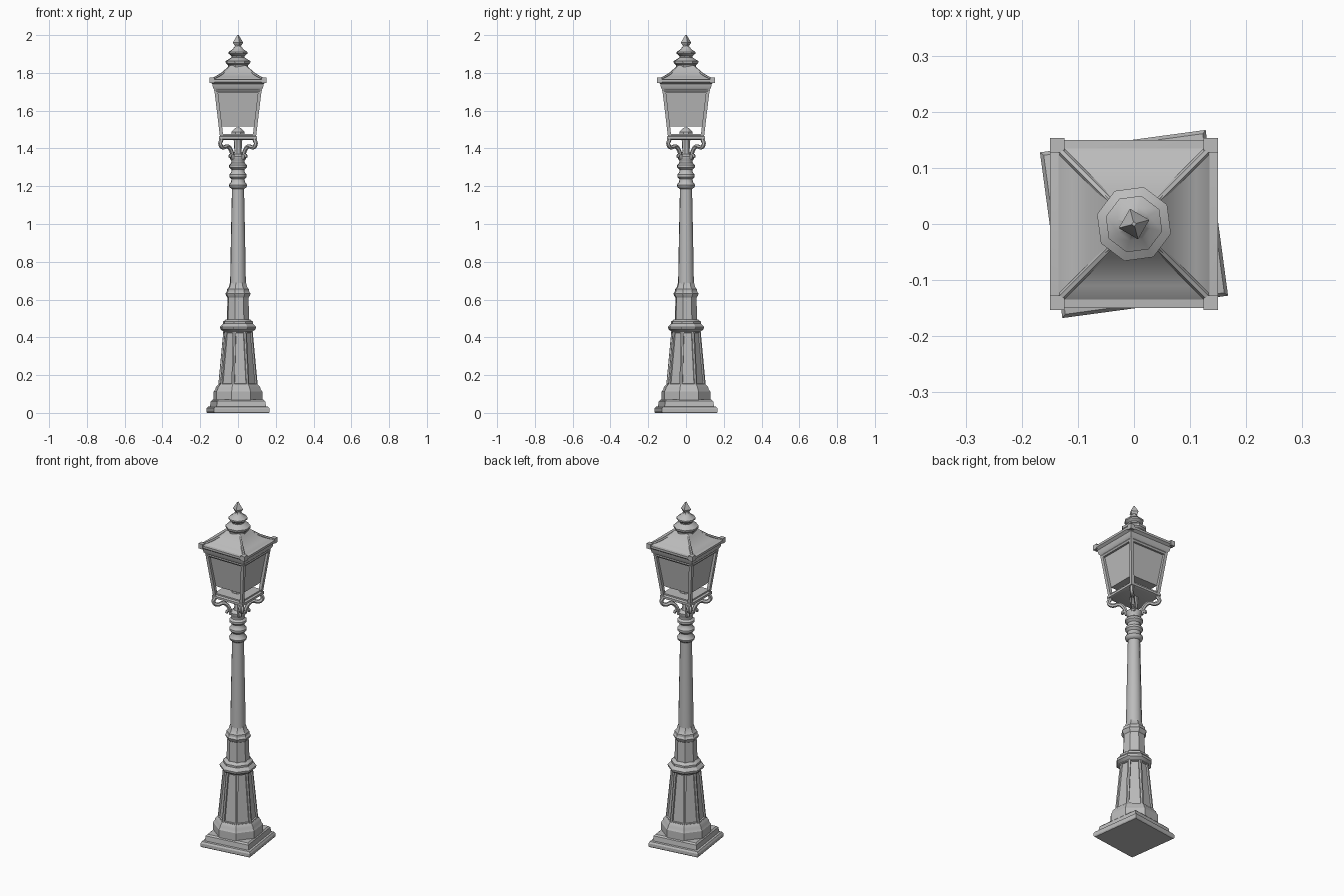
import bpy, bmesh, math
from mathutils import Vector

if "Cube" in bpy.data.objects:
    bpy.data.objects.remove(bpy.data.objects["Cube"])

GREY = (0.5, 0.5, 0.5, 1)
metal = bpy.data.materials.new("painted grey metal")
metal.use_nodes = True
metal.diffuse_color = GREY
metal.node_tree.nodes["Principled BSDF"].inputs["Base Color"].default_value = GREY
TWIST = math.radians(7.7)   # the post stands slightly turned under the lantern


def finish(name, bm, smooth=30):
    bmesh.ops.recalc_face_normals(bm, faces=bm.faces)
    mesh = bpy.data.meshes.new(name)
    bm.to_mesh(mesh)
    bm.free()
    mesh.materials.append(metal)
    ob = bpy.data.objects.new(name, mesh)
    bpy.context.collection.objects.link(ob)
    bpy.ops.object.select_all(action="DESELECT")
    ob.select_set(True)
    bpy.context.view_layer.objects.active = ob
    bpy.ops.object.shade_smooth_by_angle(angle=math.radians(smooth))
    return ob


def stack(name, sides, profile, turn=0.0, smooth=30, panels=None):
    """Regular prism stack; profile holds (distance to flat side, height)."""
    bm = bmesh.new()
    rings = []
    for a, z in profile:
        r = a / math.cos(math.pi / sides)
        angles = [turn + math.pi * (2 * i + 1) / sides for i in range(sides)]
        rings.append([bm.verts.new((r * math.cos(t), r * math.sin(t), z)) for t in angles])
    for low, high in zip(rings, rings[1:]):
        for i in range(sides):
            j = (i + 1) % sides
            bm.faces.new((low[i], low[j], high[j], high[i]))
    bm.faces.new(rings[0][::-1])
    bm.faces.new(rings[-1])
    bmesh.ops.recalc_face_normals(bm, faces=bm.faces)
    if panels:
        lo, hi = panels
        faces = [f for f in bm.faces if lo < f.calc_center_median().z < hi and len(f.verts) == 4]
        bmesh.ops.inset_individual(bm, faces=faces, thickness=0.013)
        bmesh.ops.inset_individual(bm, faces=faces, thickness=0.003, depth=-0.008)
    return finish(name, bm, smooth)


def beam(name, a, b, width):
    """Square bar from a to b."""
    a, b = Vector(a), Vector(b)
    bm = bmesh.new()
    bmesh.ops.create_cube(bm, size=1)
    for v in bm.verts:
        end = b if v.co.z > 0 else a
        v.co = Vector((v.co.x * width, v.co.y * width, 0)) + end
    return finish(name, bm)


def tube(name, points, radius):
    curve = bpy.data.curves.new(name, "CURVE")
    curve.dimensions = "3D"
    curve.bevel_depth = radius
    curve.bevel_resolution = 1
    curve.resolution_u = 4
    curve.use_fill_caps = True
    spline = curve.splines.new("BEZIER")
    spline.bezier_points.add(len(points) - 1)
    for p, co in zip(spline.bezier_points, points):
        p.co = co
        p.handle_left_type = p.handle_right_type = "AUTO"
    curve.materials.append(metal)
    ob = bpy.data.objects.new(name, curve)
    bpy.context.collection.objects.link(ob)
    bpy.ops.object.select_all(action="DESELECT")
    ob.select_set(True)
    bpy.context.view_layer.objects.active = ob
    bpy.ops.object.convert(target="MESH")
    bpy.ops.object.shade_smooth_by_angle(angle=math.radians(50))


# Foot: square steps, octagonal plinth, panelled pedestal and its collar
stack("square_foot", 4, [(0.145, 0), (0.149, 0.006), (0.149, 0.022), (0.143, 0.032),
      (0.132, 0.034), (0.128, 0.062), (0.12, 0.07)], TWIST)
stack("plinth", 8, [(0.123, 0.06), (0.123, 0.112), (0.115, 0.125), (0.113, 0.135),
      (0.101, 0.15)], TWIST)
stack("pedestal", 8, [(0.1, 0.145), (0.074, 0.435)], TWIST, panels=(0.2, 0.4))
stack("pedestal_collar", 8, [(0.074, 0.43), (0.089, 0.443), (0.091, 0.455), (0.08, 0.467),
      (0.075, 0.472), (0.075, 0.483), (0.06, 0.495)], TWIST)

# Post: lower sleeve, tapering shaft and ringed neck
stack("lower_sleeve", 8, [(0.057, 0.485), (0.053, 0.61), (0.06, 0.62), (0.064, 0.632),
      (0.057, 0.642), (0.056, 0.655), (0.047, 0.665), (0.04, 0.69)], TWIST)
stack("shaft", 12, [(0.041, 0.66), (0.037, 0.9), (0.031, 1.2)], TWIST, 40)
stack("ringed_neck", 12, [(0.031, 1.185), (0.044, 1.195), (0.047, 1.207), (0.036, 1.222),
      (0.034, 1.237), (0.045, 1.25), (0.045, 1.262), (0.034, 1.275), (0.033, 1.288),
      (0.046, 1.3), (0.046, 1.312), (0.035, 1.322), (0.034, 1.335), (0.041, 1.345),
      (0.041, 1.358), (0.026, 1.37)], TWIST, 40)
stack("lantern_stem", 8, [(0.026, 1.36), (0.018, 1.385), (0.022, 1.45)], TWIST)

# Lantern floor, burner, rims
stack("lantern_floor", 4, [(0.088, 1.445), (0.1, 1.45), (0.1, 1.463), (0.09, 1.468),
      (0.09, 1.476)])
stack("burner", 8, [(0.034, 1.47), (0.034, 1.488), (0.022, 1.502), (0.01, 1.51)])
stack("lantern_top_rim", 4, [(0.124, 1.71), (0.132, 1.72), (0.136, 1.742), (0.15, 1.752),
      (0.15, 1.765), (0.13, 1.768)])

# Glazing shell, open along its lower edge
stack("glazing", 4, [(0.085, 1.515), (0.112, 1.715)])

# Parts repeated on the four corners and sides
SCROLL = [(0.038, 1.345), (0.05, 1.385), (0.078, 1.412), (0.112, 1.405), (0.133, 1.422),
          (0.124, 1.448)]
for k in range(4):
    t = math.pi / 4 + k * math.pi / 2
    c, s = math.cos(t), math.sin(t)
    sx, sy = math.copysign(1, c), math.copysign(1, s)
    nx, ny = -sy, sx          # next corner around
    beam(f"corner_post_{k + 1}", (sx * 0.087, sy * 0.087, 1.465),
         (sx * 0.118, sy * 0.118, 1.725), 0.018)
    tube(f"scroll_bracket_{k + 1}", [(r * c, r * s, z) for r, z in SCROLL], 0.011)
    tube(f"bracket_curl_{k + 1}", [(r * c, r * s, z) for r, z in
         ((0.04, 1.36), (0.057, 1.365), (0.062, 1.352))], 0.008)
    stub = beam(f"eave_stud_{k + 1}", (0, 0, 1.746), (0, 0, 1.775), 0.026)
    stub.location = (sx * 0.137, sy * 0.14, 0)
    tube(f"roof_hip_{k + 1}", [(sx * r, sy * r, z) for r, z in
         ((0.128, 1.77), (0.088, 1.793), (0.04, 1.835))], 0.007)
    tube(f"top_rail_{k + 1}", [(sx * 0.116, sy * 0.116, 1.705),
         (nx * 0.116, ny * 0.116, 1.705)], 0.011)

# Roof and finial
stack("roof", 4, [(0.141, 1.762), (0.134, 1.768), (0.11, 1.778), (0.085, 1.795),
      (0.06, 1.822), (0.045, 1.84)], 0, 20)
stack("finial", 8, [(0.05, 1.825), (0.052, 1.842), (0.061, 1.85), (0.063, 1.862),
      (0.045, 1.874), (0.032, 1.882), (0.034, 1.89), (0.048, 1.902), (0.048, 1.91),
      (0.028, 1.925), (0.016, 1.94), (0.014, 1.948)], TWIST)
stack("finial_spike", 4, [(0.012, 1.943), (0.02, 1.96), (0.017, 1.968), (0.008, 1.988),
      (0.003, 2.0)], math.radians(60))
